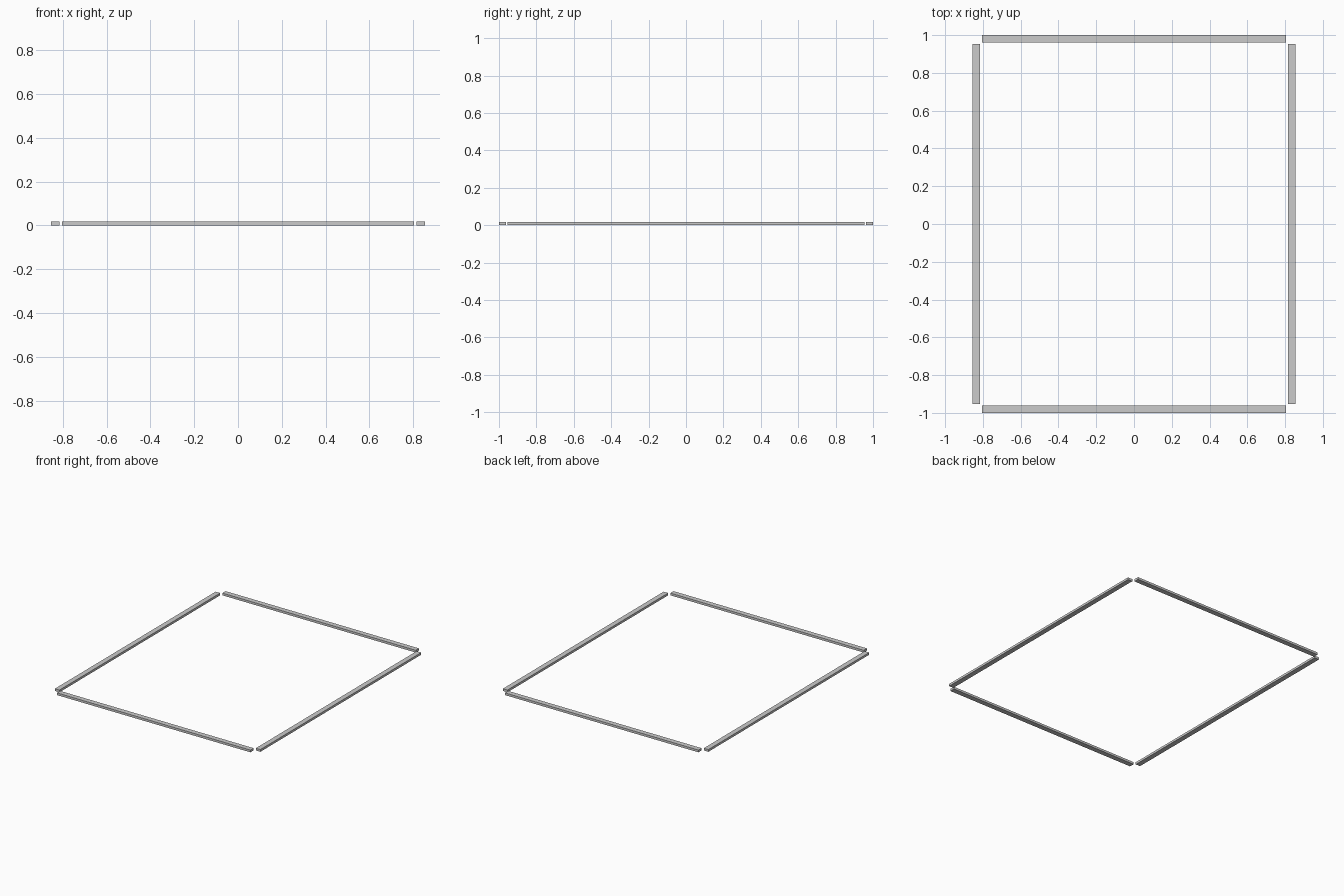
import bpy

if "Cube" in bpy.data.objects:
    bpy.data.objects.remove(bpy.data.objects["Cube"])

W, H = 0.038, 0.017  # bar width and height


def bar(name, cx, cy, sx, sy):
    bpy.ops.mesh.primitive_cube_add(size=1, location=(cx, cy, H / 2))
    ob = bpy.context.object
    ob.name = name
    ob.scale = (sx, sy, H)
    bpy.ops.object.transform_apply(location=False, rotation=False, scale=True)
    return ob


# long side bars
for name, s in (("left_bar", -1), ("right_bar", 1)):
    bar(name, s * 0.835, 0, W, 1.908)

# shorter front and back bars
for name, s in (("front_bar", -1), ("back_bar", 1)):
    bar(name, 0, s * 0.981, 1.607, W)
